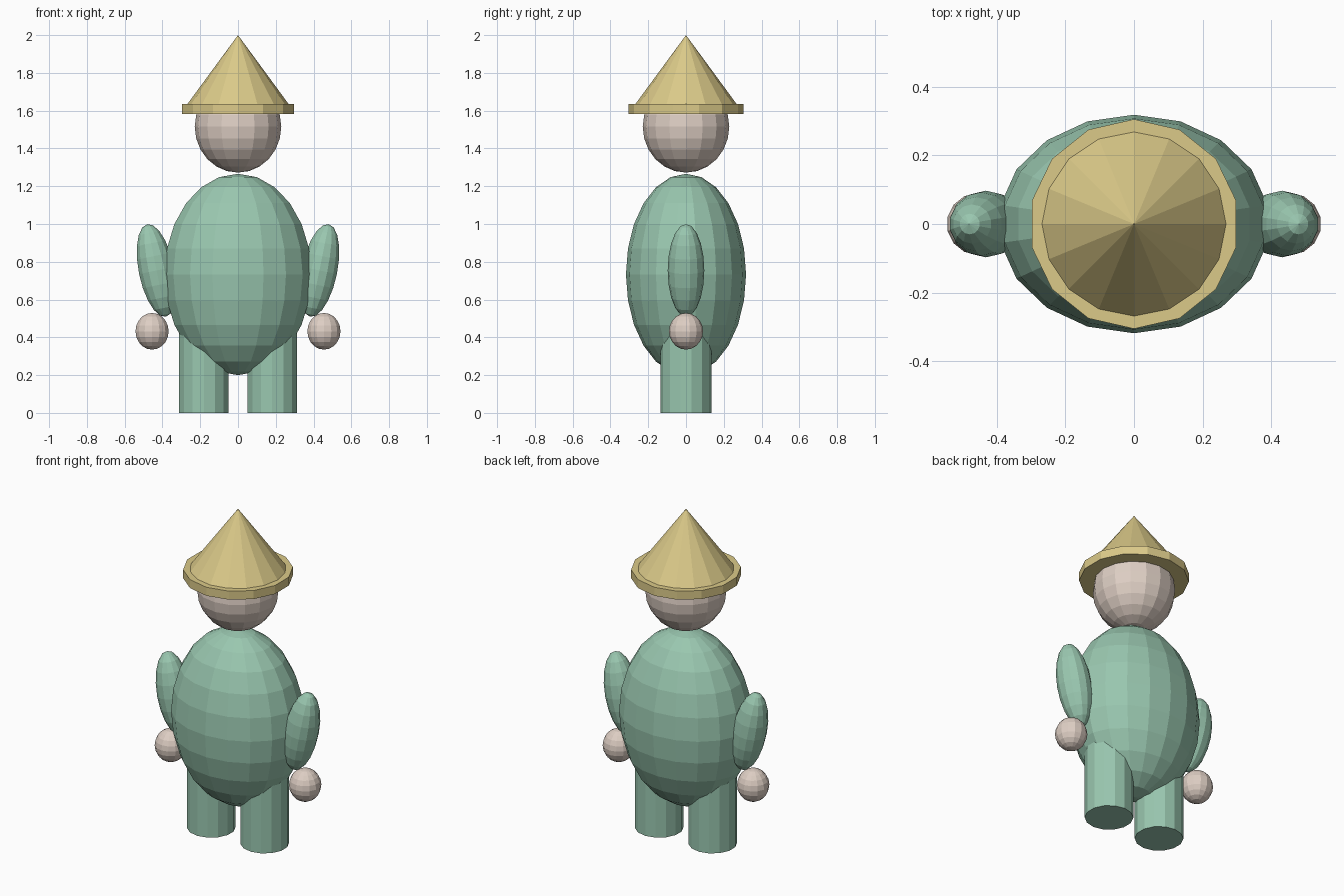
import bpy, bmesh, math
from mathutils import Matrix

if "Cube" in bpy.data.objects:
    bpy.data.objects.remove(bpy.data.objects["Cube"])


def material(name, rgb):
    m = bpy.data.materials.new(name)
    m.diffuse_color = (*rgb, 1.0)
    m.use_nodes = True
    m.node_tree.nodes["Principled BSDF"].inputs["Base Color"].default_value = m.diffuse_color
    return m


GREEN = material("sage_green", (0.32, 0.57, 0.43))
SKIN = material("pale_skin", (0.73, 0.62, 0.55))
STRAW = material("straw", (0.71, 0.59, 0.25))


def finish(name, bm, mat):
    bmesh.ops.recalc_face_normals(bm, faces=bm.faces[:])
    mesh = bpy.data.meshes.new(name)
    bm.to_mesh(mesh)
    bm.free()
    mesh.materials.append(mat)
    obj = bpy.data.objects.new(name, mesh)
    bpy.context.collection.objects.link(obj)
    return obj


def ellipsoid(name, centre, radii, segments, rings, mat, tilt=0.0):
    """Faceted ellipsoid, tilted about the y axis."""
    bm = bmesh.new()
    bmesh.ops.create_uvsphere(bm, u_segments=segments, v_segments=rings, radius=1.0)
    bm.transform(Matrix.Translation(centre) @ Matrix.Rotation(tilt, 4, 'Y')
                 @ Matrix.Diagonal((*radii, 1.0)))
    return finish(name, bm, mat)


def cone(name, x, z0, z1, r0, r1, sides, mat):
    """Upright faceted cylinder or cone with a corner towards +y."""
    bm = bmesh.new()
    bmesh.ops.create_cone(bm, cap_ends=True, segments=sides,
                          radius1=r0, radius2=r1, depth=z1 - z0)
    bmesh.ops.remove_doubles(bm, verts=bm.verts[:], dist=1e-5)
    bm.transform(Matrix.Translation((x, 0, (z0 + z1) / 2)))
    return finish(name, bm, mat)


# Torso and head
ellipsoid("torso", (0, 0, 0.733), (0.395, 0.318, 0.533), 18, 12, GREEN)
ellipsoid("head", (0, 0, 1.515), (0.229, 0.229, 0.243), 16, 12, SKIN)

# Hat: flat brim and pointed crown
cone("hat_brim", 0, 1.583, 1.635, 0.305, 0.305, 14, STRAW)
cone("hat_crown", 0, 1.635, 2.0, 0.268, 0.0, 16, STRAW)

# Paired limbs
for side, s in (("left", -1), ("right", 1)):
    cone(f"{side}_leg", s * 0.181, 0.0, 0.5, 0.135, 0.135, 14, GREEN)
    ellipsoid(f"{side}_arm", (s * 0.431, 0, 0.754), (0.097, 0.097, 0.25),
              14, 10, GREEN, tilt=s * 0.2)
    ellipsoid(f"{side}_hand", (s * 0.455, 0, 0.432), (0.09, 0.09, 0.097), 14, 10, SKIN)
